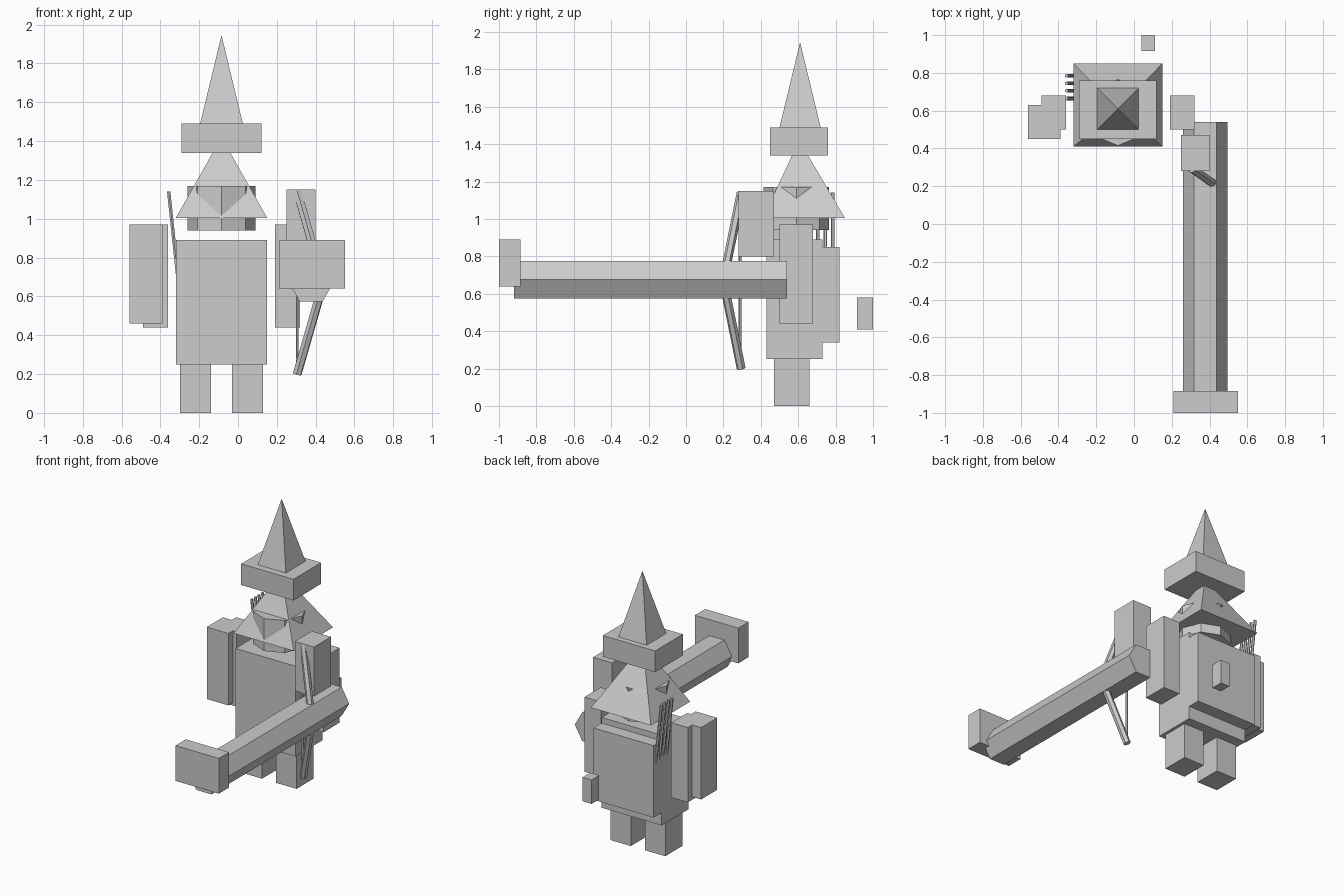
import bpy, bmesh, math
from mathutils import Vector, Matrix

if "Cube" in bpy.data.objects:
    bpy.data.objects.remove(bpy.data.objects["Cube"])

grey = bpy.data.materials.new("plain_grey")
grey.diffuse_color = (0.604, 0.604, 0.604, 1)
grey.use_nodes = True
grey.node_tree.nodes["Principled BSDF"].inputs["Base Color"].default_value = grey.diffuse_color


def finish(name, bm):
    bmesh.ops.recalc_face_normals(bm, faces=bm.faces)
    mesh = bpy.data.meshes.new(name)
    bm.to_mesh(mesh)
    bm.free()
    mesh.materials.append(grey)
    obj = bpy.data.objects.new(name, mesh)
    bpy.context.collection.objects.link(obj)
    return obj


def box(name, x, y, z):
    bm = bmesh.new()
    bmesh.ops.create_cube(bm, size=1)
    for v in bm.verts:
        v.co = [(a + b) / 2 + c * (b - a) for (a, b), c in zip((x, y, z), v.co)]
    return finish(name, bm)


def pyramid(name, x, y, z, apex):
    bm = bmesh.new()
    base = [bm.verts.new((px, py, z)) for px, py in
            ((x[0], y[0]), (x[1], y[0]), (x[1], y[1]), (x[0], y[1]))]
    tip = bm.verts.new(apex)
    bm.faces.new(base)
    for i in range(4):
        bm.faces.new((base[i], base[(i + 1) % 4], tip))
    return finish(name, bm)


def rod(name, start, end, radius, sides=6):
    """Prism running between two points."""
    start, end = Vector(start), Vector(end)
    axis = end - start
    bm = bmesh.new()
    bmesh.ops.create_cone(bm, cap_ends=True, segments=sides, radius1=radius,
                          radius2=radius, depth=axis.length)
    turn = Vector((0, 0, 1)).rotation_difference(axis).to_matrix().to_4x4()
    bmesh.ops.transform(bm, verts=bm.verts,
                        matrix=Matrix.Translation((start + end) / 2) @ turn)
    return finish(name, bm)


# Body, pack and tail
box("body", (-0.32, 0.15), (0.43, 0.73), (0.25, 0.89))
box("backpack", (-0.32, 0.15), (0.73, 0.82), (0.34, 0.85))
box("tail_block", (0.04, 0.11), (0.915, 1.0), (0.41, 0.58))

# Legs
for side, x in (("left", -0.30), ("right", -0.03)):
    box(side + "_leg", (x, x + 0.16), (0.47, 0.66), (0, 0.25))

# Arms
box("left_arm", (-0.49, -0.36), (0.50, 0.68), (0.44, 0.97))
box("left_forearm", (-0.56, -0.39), (0.45, 0.63), (0.46, 0.97))
box("right_arm", (0.19, 0.32), (0.50, 0.68), (0.44, 0.97))
box("right_forearm", (0.25, 0.40), (0.28, 0.47), (0.80, 1.15))

# Eight-sided head poking through the hair
rod("head", (-0.085, 0.59, 0.94), (-0.085, 0.59, 1.17), 0.175, 8)
pyramid("hair", (-0.32, 0.15), (0.41, 0.85), 1.005, (-0.085, 0.605, 1.42))

# Hat
box("hat_brim", (-0.29, 0.12), (0.45, 0.76), (1.34, 1.49))
pyramid("hat_point", (-0.195, 0.025), (0.50, 0.72), 1.49, (-0.085, 0.61, 1.945))

# Hammer: hexagonal shaft with flat top, and block head
bm = bmesh.new()
ring = [(0.377 + 0.117 * math.cos(i * math.pi / 3),
         0.675 + 0.117 * math.sin(i * math.pi / 3)) for i in range(6)]
near = [bm.verts.new((x, -0.92, z)) for x, z in ring]
far = [bm.verts.new((x, 0.54, z)) for x, z in ring]
bm.faces.new(near)
bm.faces.new(far)
for i in range(6):
    j = (i + 1) % 6
    bm.faces.new((near[i], near[j], far[j], far[i]))
finish("hammer_shaft", bm)
box("hammer_head", (0.21, 0.55), (-1.0, -0.885), (0.64, 0.89))

# Bow: two limbs meeting inside the shaft, plus string
for part, z in (("upper", 1.14), ("lower", 0.20)):
    rod(part + "_bow_limb", (0.44, 0.20, 0.67), (0.305, 0.295, z), 0.024)
rod("bow_string", (0.305, 0.29, 0.20), (0.305, 0.29, 1.13), 0.008)

# Arrows leaning out of the pack
for i in range(4):
    y = 0.665 + 0.04 * i
    rod("arrow_%d" % (i + 1), (-0.305, y, 0.65), (-0.357, y, 1.14), 0.01)
